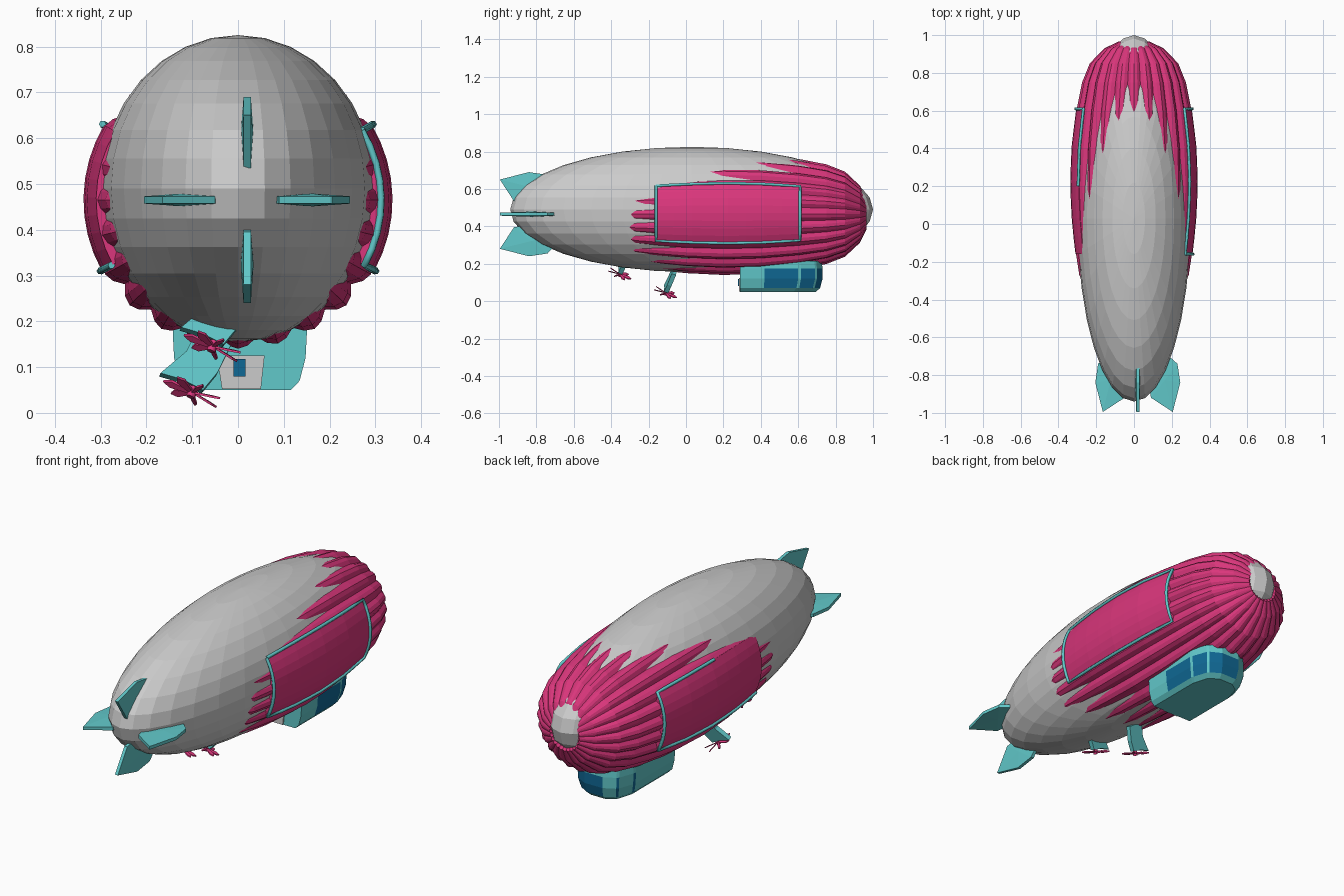
import bpy
import bmesh
from math import sin, cos, pi, radians
from mathutils import Vector, Matrix

if "Cube" in bpy.data.objects:
    bpy.data.objects.remove(bpy.data.objects["Cube"])


def material(name, r, g, b):
    m = bpy.data.materials.new(name)
    m.use_nodes = True
    m.diffuse_color = (r, g, b, 1)
    m.node_tree.nodes["Principled BSDF"].inputs["Base Color"].default_value = (r, g, b, 1)
    return m


GREY = material("pale grey", 0.6, 0.6, 0.6)
PINK = material("deep pink", 0.70, 0.037, 0.20)
TEAL = material("light teal", 0.12, 0.58, 0.59)
BLUE = material("window blue", 0.005, 0.14, 0.30)


def finish(name, bm, *mats):
    bmesh.ops.recalc_face_normals(bm, faces=bm.faces)
    mesh = bpy.data.meshes.new(name)
    bm.to_mesh(mesh)
    bm.free()
    obj = bpy.data.objects.new(name, mesh)
    for m in mats:
        mesh.materials.append(m)
    bpy.context.collection.objects.link(obj)
    return obj


def loft(bm, rings, closed=True):
    """Skin a list of point rings and return the rings of vertices."""
    vs = [[bm.verts.new(p) for p in ring] for ring in rings]
    n = len(vs[0])
    for a, b in zip(vs, vs[1:]):
        for i in range(n if closed else n - 1):
            j = (i + 1) % n
            bm.faces.new((a[i], a[j], b[j], b[i]))
    return vs


def plate(name, outline, place, half, mat, bulge=0.0):
    """Flat part from a 2D outline; each side may swell towards its middle."""
    bm = bmesh.new()
    rings = loft(bm, [[place(u, v, w) for u, v in outline] for w in (-half, half)])
    mu = sum(p[0] for p in outline) / len(outline)
    mv = sum(p[1] for p in outline) / len(outline)
    for ring, w in zip(rings, (-half - bulge, half + bulge)):
        if bulge:
            c = bm.verts.new(place(mu, mv, w))
            for i, v in enumerate(ring):
                bm.faces.new((v, ring[(i + 1) % len(ring)], c))
        else:
            bm.faces.new(ring)
    return finish(name, bm, mat)


# Gas envelope
bm = bmesh.new()
bmesh.ops.create_uvsphere(bm, u_segments=32, v_segments=16, radius=1)
bmesh.ops.transform(bm, verts=bm.verts, matrix=Matrix.Translation((0, 0.03, 0.49))
                    @ Matrix.Diagonal((0.3, 0.97, 0.335, 1)))
finish("envelope", bm, GREY)

# Ribbed nose cover, whose ribs sink into the envelope
PROFILE = [(0.93, 0.1), (0.965, 0.25), (0.93, 0.47), (0.85, 0.70), (0.75, 0.82), (0.6, 0.91),
           (0.4, 0.98), (0.2, 1.0), (0, 0.97), (-0.15, 0.92), (-0.27, 0.865), (-0.4, 0.7)]


def radius_at(y):
    for (y1, r1), (y0, r0) in zip(PROFILE[1:], PROFILE[2:]):
        if y0 <= y <= y1:
            return r0 + (r1 - r0) * (y - y0) / (y1 - y0)
    return 0.7


def on_cover(angle, y, scale=1.0):
    r = radius_at(y) * scale
    return Vector((0.335 * r * cos(angle), y, 0.465 + 0.325 * r * sin(angle)))


RIBS, STEPS = 24, 4
rings = []
for y, r in PROFILE:
    ring = []
    for i in range(RIBS * STEPS):
        a = 2 * pi * i / (RIBS * STEPS)
        s = r * (0.93 + 0.07 * abs(cos(a * RIBS / 2)))
        ring.append((0.335 * s * cos(a), y, 0.465 + 0.325 * s * sin(a)))
    rings.append(ring)
bm = bmesh.new()
loft(bm, rings)
finish("ribbed_cover", bm, PINK)

# Smooth side panels with tubular frames
Y0, Y1, LOW, HIGH = -0.16, 0.61, radians(-28), radians(30)


def spread(a, b, n):
    return [a + (b - a) * i / n for i in range(n + 1)]


def tube(name, points, radius, mat):
    curve = bpy.data.curves.new(name, "CURVE")
    curve.dimensions = "3D"
    curve.bevel_depth = radius
    curve.bevel_resolution = 1
    curve.use_fill_caps = True
    spline = curve.splines.new("POLY")
    spline.points.add(len(points) - 1)
    for p, co in zip(spline.points, points):
        p.co = (*co, 1)
    obj = bpy.data.objects.new(name, curve)
    curve.materials.append(mat)
    bpy.context.collection.objects.link(obj)


for side, label in ((1, "left"), (-1, "right")):
    def at(a, y, s):
        p = on_cover(a, y, s)
        p.x *= side
        return p
    bm = bmesh.new()
    ys, angles = spread(Y0, Y1, 8), spread(LOW, HIGH, 8)
    grid = [[at(a, y, 1.01) for a in angles] for y in ys]
    # Close the ends down into the envelope
    grid = [[at(a, Y0, 0.9) for a in angles]] + grid + [[at(a, Y1, 0.9) for a in angles]]
    grid = [[at(LOW, min(max(r[0].y, Y0), Y1), 0.9)] + r
            + [at(HIGH, min(max(r[0].y, Y0), Y1), 0.9)] for r in grid]
    loft(bm, grid, closed=False)
    finish(label + "_side_panel", bm, PINK)
    top_start = Y0 if side > 0 else 0.2
    path = [at(HIGH, y, 1.02) for y in spread(top_start, Y1, 8)]
    path += [at(a, Y1, 1.02) for a in reversed(angles[:-1])]
    path += [at(LOW, y, 1.02) for y in spread(Y1, Y0, 8)[1:]]
    if side > 0:
        path += [at(a, Y0, 1.02) for a in angles[1:]]
    tube(label + "_panel_frame", path, 0.008, TEAL)

# Four tail fins
FIN = [(0.07, -0.92), (0.185, -0.995), (0.225, -0.84), (0.21, -0.74), (0.12, -0.66), (0.05, -0.8)]
for k, label in enumerate(("left", "upper", "right", "lower")):
    c, s = round(cos(k * pi / 2)), round(sin(k * pi / 2))
    plate(label + "_tail_fin", FIN,
          lambda u, v, w: (0.02 + c * u - s * w, v, 0.465 + s * u + c * w), 0.008, TEAL, 0.006)

# Gondola: half plan outline mirrored, then lofted upwards
half_plan = [(0.145, 0.29), (0.145, 0.42), (0.145, 0.60), (0.142, 0.615),
             (0.115, 0.69), (0.107, 0.70), (0.05, 0.73)]
plan = half_plan + [(-x, y) for x, y in reversed(half_plan)]
levels = [(0.05, 0.77, 0.92), (0.07, 0.9, 0.97), (0.12, 0.99, 1), (0.175, 1.01, 1), (0.215, 1, 0.99)]
bm = bmesh.new()
rings = loft(bm, [[(0.004 + x * sx, 0.29 + (y - 0.29) * sy, z) for x, y in plan]
                  for z, sx, sy in levels])
bm.faces.new(rings[0])
bm.faces.new(rings[-1])
bm.faces.ensure_lookup_table()
n = len(plan)
posts = (0, 2, 4, n - 7, n - 5, n - 3, n - 2, n - 1)
glazed = [i for i in range(n - 1) if i not in posts and i not in (n - 2,)]
for level in (1, 2):
    for i in glazed:
        bm.faces[level * n + i].material_index = 1
finish("gondola", bm, TEAL, BLUE)

# Gondola door and its window
plate("gondola_door", [(-0.035, 0.052), (0.05, 0.052), (0.058, 0.125), (-0.046, 0.125)],
      lambda u, v, w: (u, 0.287 + w, v), 0.004, GREY)
plate("door_window", [(-0.01, 0.08), (0.016, 0.08), (0.016, 0.118), (-0.01, 0.118)],
      lambda u, v, w: (u, 0.281 + w, v), 0.003, BLUE)

# Engine pylons and propellers, sharing one tilted frame
UP = Vector((0.35, 0.35, 0.87)).normalized()
WIDE = Vector((-0.93, 0, 0.37)).normalized()
ACROSS = UP.cross(WIDE)
PYLON = [(0.08, 0.01), (0.03, 0.015), (-0.02, 0.01), (-0.035, 0.06),
         (-0.04, 0.13), (0.04, 0.15), (0.045, 0.08)]
for label, hub in (("fore", Vector((-0.1, -0.11, 0.045))), ("aft", Vector((-0.055, -0.355, 0.145)))):
    def place(u, v, w):
        return hub + WIDE * u + UP * v + ACROSS * w
    plate(label + "_pylon", PYLON, place, 0.012, TEAL)
    tube(label + "_propeller_hub", [hub - UP * 0.012, hub + UP * 0.02], 0.01, PINK)
    for b in range(7):
        t = 2 * pi * b / 7
        d = WIDE * cos(t) + ACROSS * sin(t)
        e = UP.cross(d)
        plate(label + "_propeller_blade", [(0, -0.003), (0.05, -0.008), (0.068, 0), (0.05, 0.008), (0, 0.003)],
              lambda u, v, w: hub + d * u + e * v + UP * (w + v * 0.5), 0.0025, PINK)
